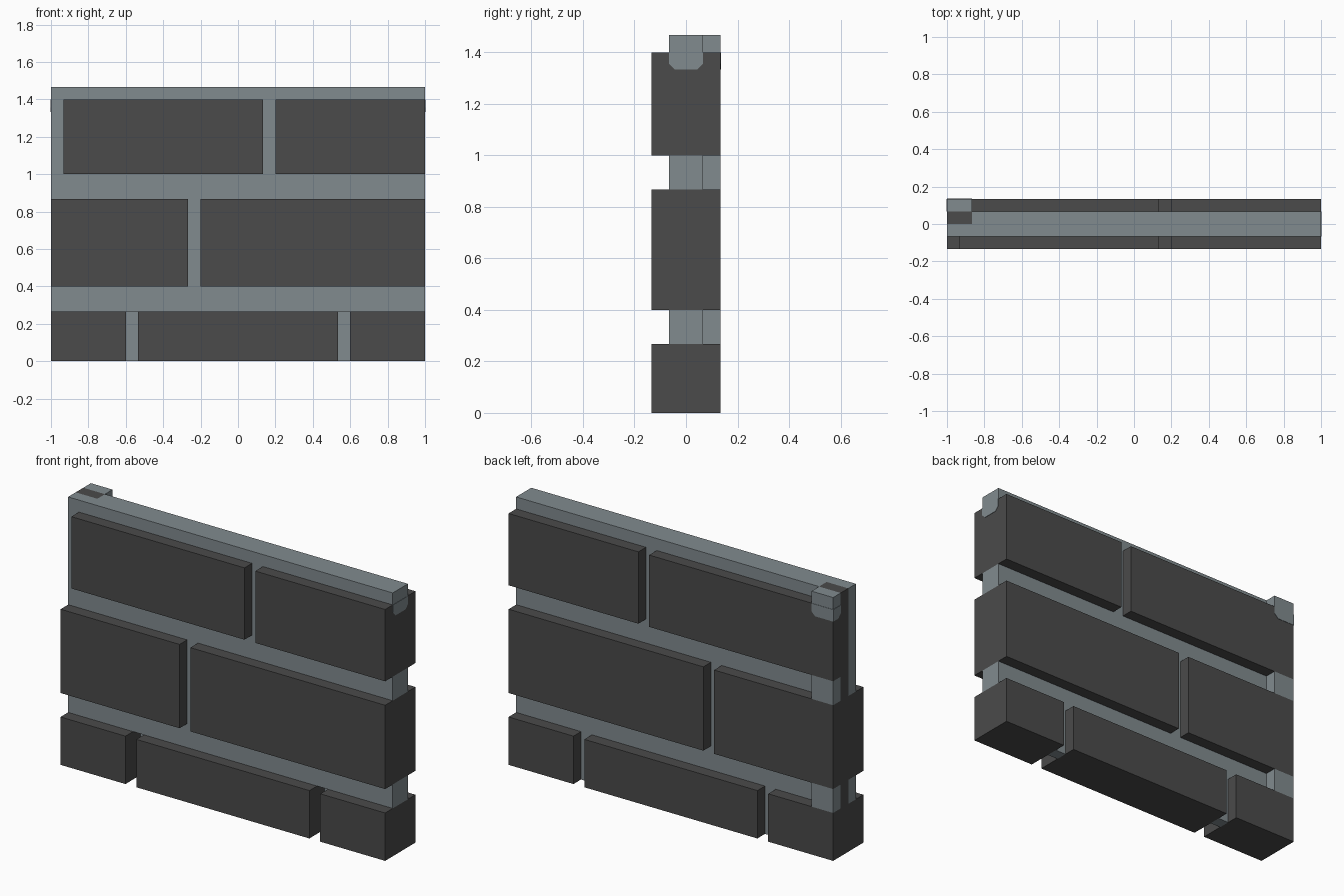
import bpy, bmesh

if "Cube" in bpy.data.objects:
    bpy.data.objects.remove(bpy.data.objects["Cube"])

U = 1 / 15  # the wall is laid out on a grid of 30 x 4 x 22 units


def material(name, rgb):
    m = bpy.data.materials.new(name)
    m.diffuse_color = (*rgb, 1)
    m.use_nodes = True
    m.node_tree.nodes["Principled BSDF"].inputs["Base Color"].default_value = m.diffuse_color
    return m


BRICK = material("dark_brick", (0.069, 0.069, 0.069))
MORTAR = material("grey_mortar", (0.22, 0.258, 0.275))


def prism(name, mat, pts, lo, hi, axis="z"):
    """Extrude a 2D outline (grid units) from lo to hi along an axis."""
    place = {"x": lambda a, b, h: (h, a, b),
             "y": lambda a, b, h: (a, h, b),
             "z": lambda a, b, h: (a, b, h)}[axis]
    bm = bmesh.new()
    low = [bm.verts.new([c * U for c in place(a, b, lo)]) for a, b in pts]
    high = [bm.verts.new([c * U for c in place(a, b, hi)]) for a, b in pts]
    bm.faces.new(low)
    bm.faces.new(high)
    n = len(pts)
    for i in range(n):
        j = (i + 1) % n
        bm.faces.new((low[i], low[j], high[j], high[i]))
    bmesh.ops.recalc_face_normals(bm, faces=bm.faces)
    mesh = bpy.data.meshes.new(name)
    bm.to_mesh(mesh)
    bm.free()
    mesh.materials.append(mat)
    obj = bpy.data.objects.new(name, mesh)
    bpy.context.collection.objects.link(obj)
    return obj


def box(name, mat, x0, x1, y0, y1, z0, z1):
    return prism(name, mat, [(x0, y0), (x1, y0), (x1, y1), (x0, y1)], z0, z1)


# Brick courses: bottom, top, brick spans, front depth of the joint mortar
courses = [
    (0, 4, [(-15, -9), (-8, 8), (9, 15)], 0),
    (6, 13, [(-15, -4), (-3, 15)], -1),
    (15, 21, [(-15, 2), (3, 15)], -1),
]
for row, (z0, z1, spans, joint_front) in enumerate(courses, 1):
    for i, (x0, x1) in enumerate(spans, 1):
        name = f"brick_row{row}_{i}"
        if row == 3 and i == 1:  # top left brick is notched at its front corner
            prism(name, BRICK, [(-14, -2), (2, -2), (2, 2), (-15, 2), (-15, 0), (-14, 0)], z0, z1)
        else:
            box(name, BRICK, x0, x1, -2, 2, z0, z1)
    # Vertical mortar joints between neighbouring bricks
    for i, (a, b) in enumerate(zip(spans, spans[1:]), 1):
        box(f"joint_row{row}_{i}", MORTAR, a[1], b[0], joint_front, 1, z0, z1)

# Mortar filling the notch of the top left brick
box("joint_left_end", MORTAR, -15, -14, -1, 0, 15, 21)

# Horizontal mortar beds, with a dark core and a flush back corner at the left end
for i, (z0, z1) in enumerate([(4, 6), (13, 15), (21, 22)], 1):
    prism(f"mortar_bed_{i}", MORTAR,
          [(-15, -1), (15, -1), (15, 1), (-13, 1), (-13, 0), (-15, 0)], z0, z1)
    box(f"bed_end_core_{i}", BRICK, -15, -13, 0, 1, z0, z1)
    box(f"bed_back_corner_{i}", MORTAR, -15, -13, 1, 2, z0, z1)

# Mortar lapping over the top course at both ends, thin plates with cut corners
T, C = 0.03, 0.35
prism("right_end_lap", MORTAR,
      [(-1, 21), (-1, 20 + C), (-1 + C, 20), (1 - C, 20), (1, 20 + C), (1, 21)],
      15 - T, 15 + T, "x")
prism("back_corner_lap", MORTAR,
      [(-15, 21), (-15, 20), (-13 - C, 20), (-13, 20 + C), (-13, 21)],
      2 - T, 2 + T, "y")
prism("left_end_lap", MORTAR,
      [(2, 21), (2, 20), (1 + C, 20), (1, 20 + C), (1, 21)],
      -15 - T, -15 + T, "x")
